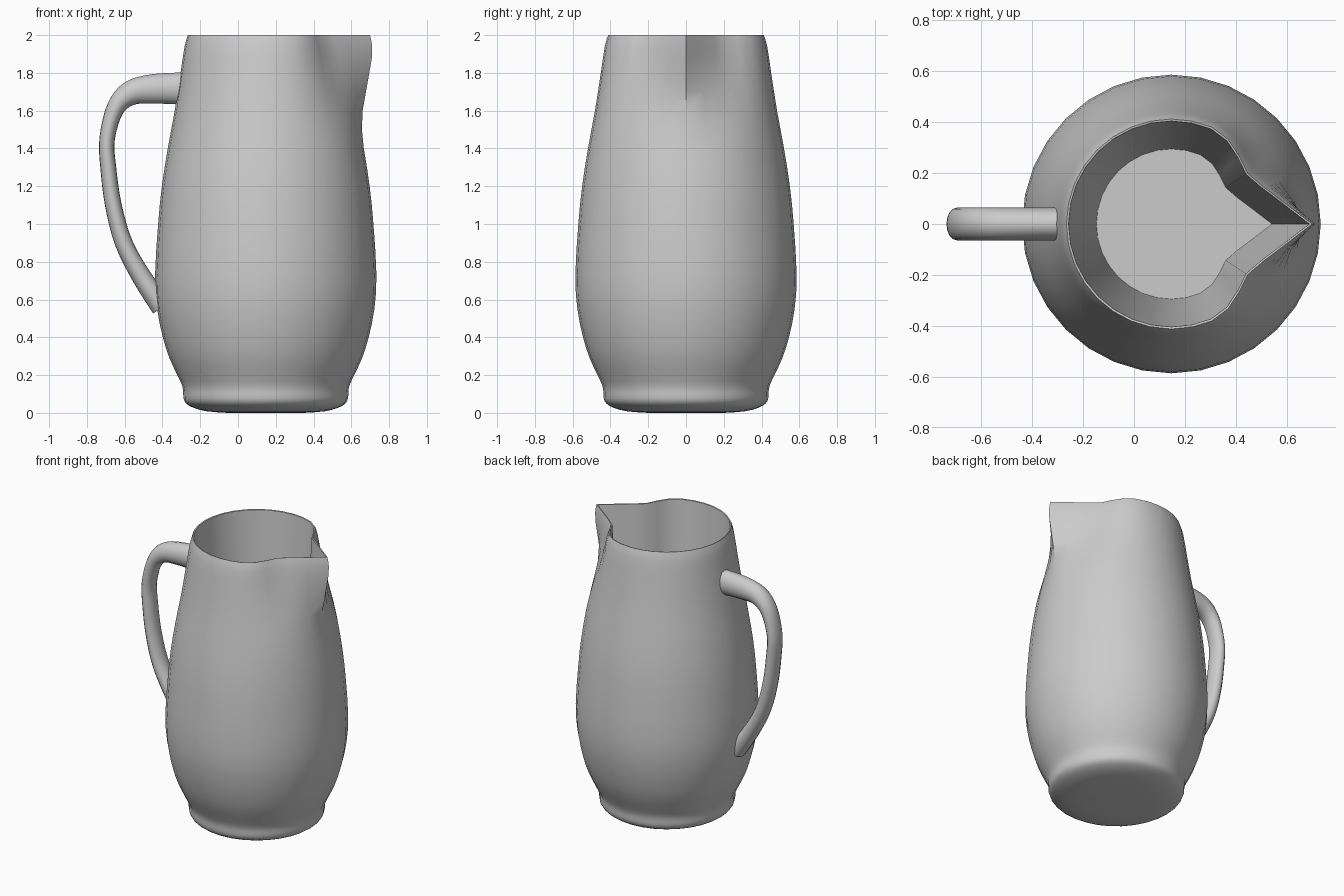
import bpy, bmesh, math
from mathutils import Vector

if "Cube" in bpy.data.objects:
    bpy.data.objects.remove(bpy.data.objects["Cube"])

CX = 0.147   # axis of the jug body
SEG = 32


def spline(pts, steps):
    """Catmull-Rom curve through points."""
    v = [Vector(p) for p in pts]
    v = [2 * v[0] - v[1]] + v + [2 * v[-1] - v[-2]]
    out = []
    for i in range(1, len(v) - 2):
        a, b, c, d = v[i - 1:i + 3]
        for k in range(steps):
            t = k / steps
            out.append(0.5 * (2 * b + (c - a) * t + (2 * a - 5 * b + 4 * c - d) * t * t
                              + (3 * b - a - 3 * c + d) * t ** 3))
    return out + [v[-2]]


def lerp_table(table, x):
    for (x0, y0), (x1, y1) in zip(table, table[1:]):
        if x <= x1:
            return y0 + (y1 - y0) * max(0, (x - x0) / (x1 - x0))
    return table[-1][1]


def loft(name, rings, angle):
    """Skin closed rings and cap both ends."""
    bm = bmesh.new()
    rows = [[bm.verts.new(p) for p in r] for r in rings]
    for a, b in zip(rows, rows[1:]):
        n = len(a)
        for i in range(n):
            j = (i + 1) % n
            bm.faces.new((a[i], a[j], b[j], b[i]))
    bm.faces.new(rows[0][::-1])
    bm.faces.new(rows[-1])
    bmesh.ops.recalc_face_normals(bm, faces=bm.faces)
    me = bpy.data.meshes.new(name)
    bm.to_mesh(me)
    bm.free()
    ob = bpy.data.objects.new(name, me)
    bpy.context.collection.objects.link(ob)
    bpy.ops.object.select_all(action='DESELECT')
    ob.select_set(True)
    bpy.context.view_layer.objects.active = ob
    bpy.ops.object.shade_smooth_by_angle(angle=math.radians(angle))
    return ob


# Spout: radial offset by angle, and how strongly it shows at each height
SPOUT = [(0, .14), (11.25, .035), (22.5, -.025), (33.75, -.053), (45, -.036), (56.25, -.012), (67.5, 0)]
BLEND = [(1.40, 0), (1.5, .06), (1.6, .22), (1.75, .58), (1.9, .92), (2.0, 1)]


def body_ring(r, z, spout, scale=1.0):
    ring = []
    for i in range(SEG):
        a = 2 * math.pi * i / SEG
        deg = min(math.degrees(a), 360 - math.degrees(a))
        rr = (r + spout * lerp_table(SPOUT, deg)) * scale
        ring.append((CX + rr * math.cos(a), rr * math.sin(a), z))
    return ring


# Jug body: outer profile up to the rim, then tapered cavity down to the floor
base = [(.2, 0), (.31, .008), (.38, .026), (.42, .048), (.435, .075), (.437, .11)]
wall = [(.437, .11), (.443, .145), (.468, .2), (.51, .29), (.545, .4), (.575, .55), (.586, .73),
        (.570, 1.0), (.550, 1.2), (.519, 1.4), (.482, 1.6), (.451, 1.8), (.430, 1.94), (.412, 2.0)]
profile = spline(base, 2) + spline(wall, 2)[1:]
rings = [body_ring(p.x, p.y, lerp_table(BLEND, p.y)) for p in profile]
FLOOR = 0.12
for k in range(7):
    t = k / 6
    rings.append(body_ring(.412, 1.998 - (1.998 - FLOOR) * t, 1, .98 - .265 * t))
loft("jug_body", rings, 40)

# Handle: centre line x, z and in-plane half thickness
HANDLE = [(-.28, 1.718, .085), (-.45, 1.715, .078), (-.57, 1.692, .065), (-.65, 1.61, .048),
          (-.693, 1.45, .041), (-.687, 1.3, .042), (-.66, 1.1, .044), (-.605, .9, .047),
          (-.51, .72, .052), (-.40, .56, .06)]
path = spline(HANDLE, 4)
rings = []
for i, p in enumerate(path):
    d = path[min(i + 1, len(path) - 1)] - path[max(i - 1, 0)]
    n = Vector((-d.y, d.x)).normalized()
    ring = []
    for k in range(16):
        a = 2 * math.pi * k / 16
        c = p.z * math.cos(a)
        ring.append((p.x + n.x * c, .064 * math.sin(a), p.y + n.y * c))
    rings.append(ring)
loft("handle", rings, 45)
